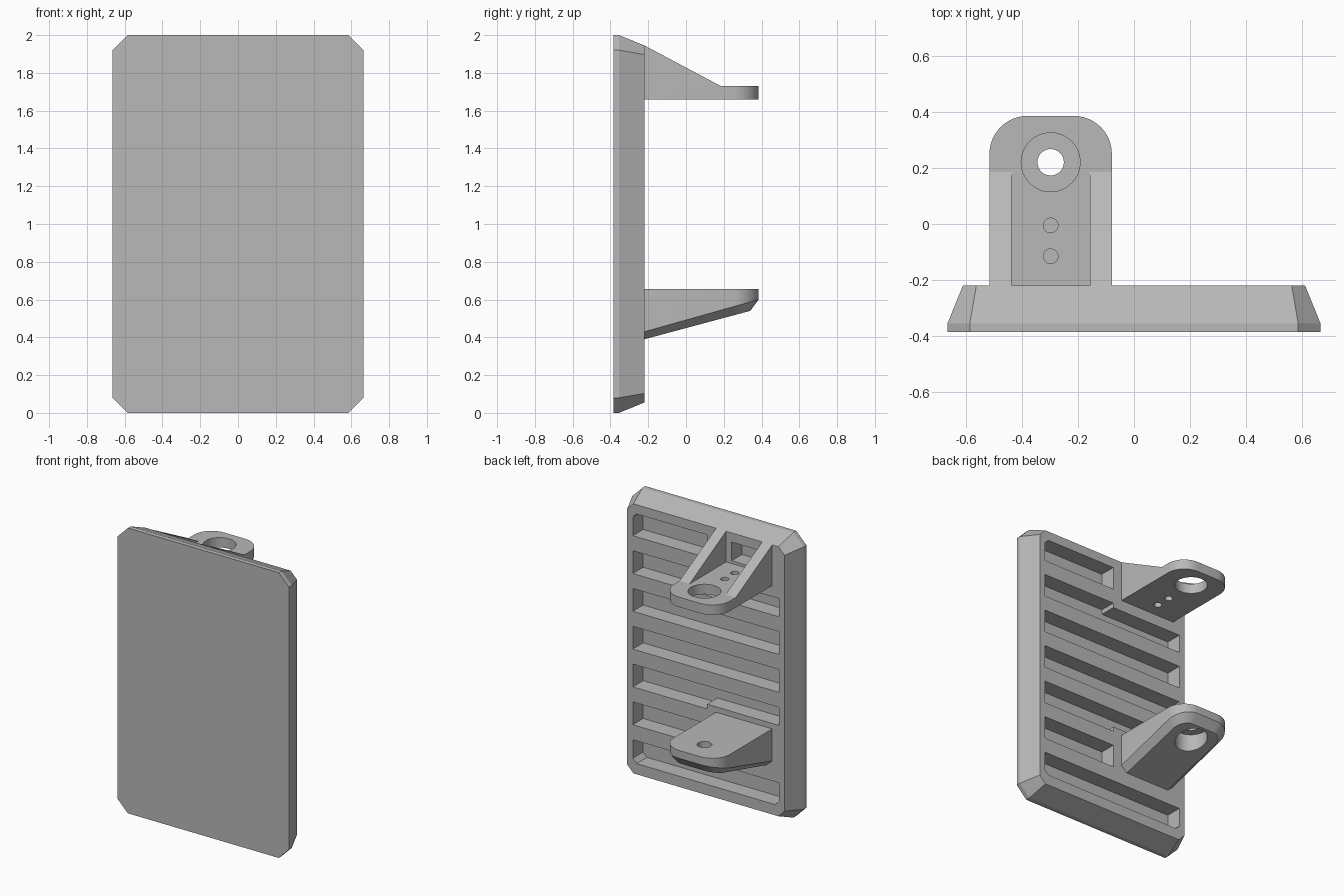
import bpy, bmesh
from math import sin, cos, pi, radians

cube = bpy.data.objects.get("Cube")
if cube:
    bpy.data.objects.remove(cube, do_unlink=True)

grey = bpy.data.materials.new("plain grey")
grey.use_nodes = True
COLOUR = (0.48, 0.48, 0.48, 1)
grey.diffuse_color = COLOUR
grey.node_tree.nodes["Principled BSDF"].inputs["Base Color"].default_value = COLOUR

FRONT, LIP, BACK, TIP = -0.385, -0.355, -0.22, 0.385
ARM_X, ARM_HALF = -0.297, 0.218
HOLE_Y = 0.22


def loft(name, *solids):
    """Join closed rings of points into capped solids, several per object."""
    bm = bmesh.new()
    for rings in solids:
        loops = [[bm.verts.new(p) for p in ring] for ring in rings]
        n = len(loops[0])
        for a, b in zip(loops, loops[1:]):
            for i in range(n):
                j = (i + 1) % n
                bm.faces.new((a[i], a[j], b[j], b[i]))
        bm.faces.new(loops[0][::-1])
        bm.faces.new(loops[-1])
    bmesh.ops.recalc_face_normals(bm, faces=bm.faces)
    mesh = bpy.data.meshes.new(name)
    bm.to_mesh(mesh)
    bm.free()
    mesh.materials.append(grey)
    obj = bpy.data.objects.new(name, mesh)
    bpy.context.scene.collection.objects.link(obj)
    return obj


def prism_y(profile, y0, y1):
    return [[(x, y, z) for x, z in profile] for y in (y0, y1)]


def prism_x(profile, x0, x1):
    return [[(x, y, z) for y, z in profile] for x in (x0, x1)]


def cylinder(y, radius, z0, z1, sides=48):
    turns = [2 * pi * i / sides for i in range(sides)]
    return [[(ARM_X + radius * cos(t), y + radius * sin(t), z) for t in turns]
            for z in (z0, z1)]


def cut(obj, *solids):
    """Subtract solids and keep the plain resulting mesh."""
    cutter = loft("cutter", *solids)
    cutter.hide_render = True
    mod = obj.modifiers.new("cut", 'BOOLEAN')
    mod.operation, mod.solver, mod.object = 'DIFFERENCE', 'EXACT', cutter
    bpy.context.view_layer.update()
    evaluated = obj.evaluated_get(bpy.context.evaluated_depsgraph_get())
    mesh = bpy.data.meshes.new_from_object(evaluated)
    obj.modifiers.clear()
    obj.data = mesh
    bpy.data.objects.remove(cutter, do_unlink=True)


def smooth(obj):
    obj.data.shade_smooth()
    obj.data.set_sharp_from_angle(angle=radians(25))


def octagon(half, low, high, c):
    return [(-half + c, low), (half - c, low), (half, low + c), (half, high - c),
            (half - c, high), (-half + c, high), (-half, high - c), (-half, low + c)]


def arm_outline(inset=0.0, radius=0.135, steps=12):
    """Plan of an arm: square at the plate, rounded at the tip."""
    half, tip, r = ARM_HALF - inset, TIP - inset, radius - inset
    pts = [(ARM_X - half, BACK), (ARM_X + half, BACK)]
    for side, start in ((1, 0), (-1, pi / 2)):
        for i in range(steps + 1):
            t = start + pi / 2 * i / steps
            pts.append((ARM_X + side * (half - r) + r * cos(t), tip - r + r * sin(t)))
    return pts


# Bevelled plate
outer = octagon(0.665, 0, 2, 0.08)
inner = octagon(0.61, 0.055, 1.945, 0.048)
plate = loft("plate", [[(x, y, z) for x, z in ring]
                       for ring, y in ((outer, FRONT), (outer, LIP), (inner, BACK))])

# Slots in the back, interrupted by solid pads where the arms join
END, PAD, TALL, PITCH, NOTCH, C = 0.567, -0.01, 0.16, 0.265, 0.033, 0.03
slots = []
for k in range(7):
    top = 1.88 - PITCH * k
    low = top - TALL
    right = PAD if k in (0, 5) else -END
    shape = [(right, low), (END, low), (END, top), (right, top)]
    if k == 0:
        shape[2:3] = [(END, top - C), (END - C, top)]
    elif k == 1:
        shape[3:] = [(PAD, top), (PAD, top - NOTCH), (right, top - NOTCH)]
    elif k == 4:
        shape[:1] = [(right, low + NOTCH), (PAD, low + NOTCH), (PAD, low)]
    elif k == 6:
        shape[:2] = [(right, low + C), (right + C, low), (END - C, low), (END, low + C)]
    slots.append(prism_y(shape, -0.335, BACK + 0.05))
# Pocket between the upper gussets
pocket = [(-0.395, 1.75), (-0.2, 1.75), (-0.2, 1.88), (-0.395, 1.88)]
slots.append(prism_y(pocket, -0.335, BACK + 0.05))
cut(plate, *slots)

# Upper arm: flat shelf with one large and two small holes
SHELF_LOW, SHELF_TOP = 1.66, 1.73
upper = loft("upper_arm", [[(x, y, z) for x, y in arm_outline()]
                           for z in (SHELF_LOW, SHELF_TOP)])
cut(upper, cylinder(HOLE_Y, 0.105, 1.6, 1.8), cylinder(-0.005, 0.026, 1.6, 1.8),
    cylinder(-0.115, 0.026, 1.6, 1.8))
smooth(upper)

# Sloping gussets on both sides of the shelf
slope = [(BACK, SHELF_TOP), (0.185, SHELF_TOP), (BACK, 1.945)]
for name, side in (("left_gusset", 1), ("right_gusset", -1)):
    loft(name, prism_x(slope, ARM_X + side * ARM_HALF, ARM_X + side * 0.14))

# Lower arm: tapering solid with a chamfered underside
lower = loft("lower_arm", [
    [(x, y, 0.655) for x, y in arm_outline()],
    [(x, y, 0.43 + 0.281 * (y - BACK)) for x, y in arm_outline()],
    [(x, y, 0.39 + 0.268 * (y - BACK)) for x, y in arm_outline(0.045)]])
cut(lower, cylinder(HOLE_Y, 0.105, 0.3, 0.605))
cut(lower, cylinder(HOLE_Y, 0.047, 0.3, 0.8))
smooth(lower)
